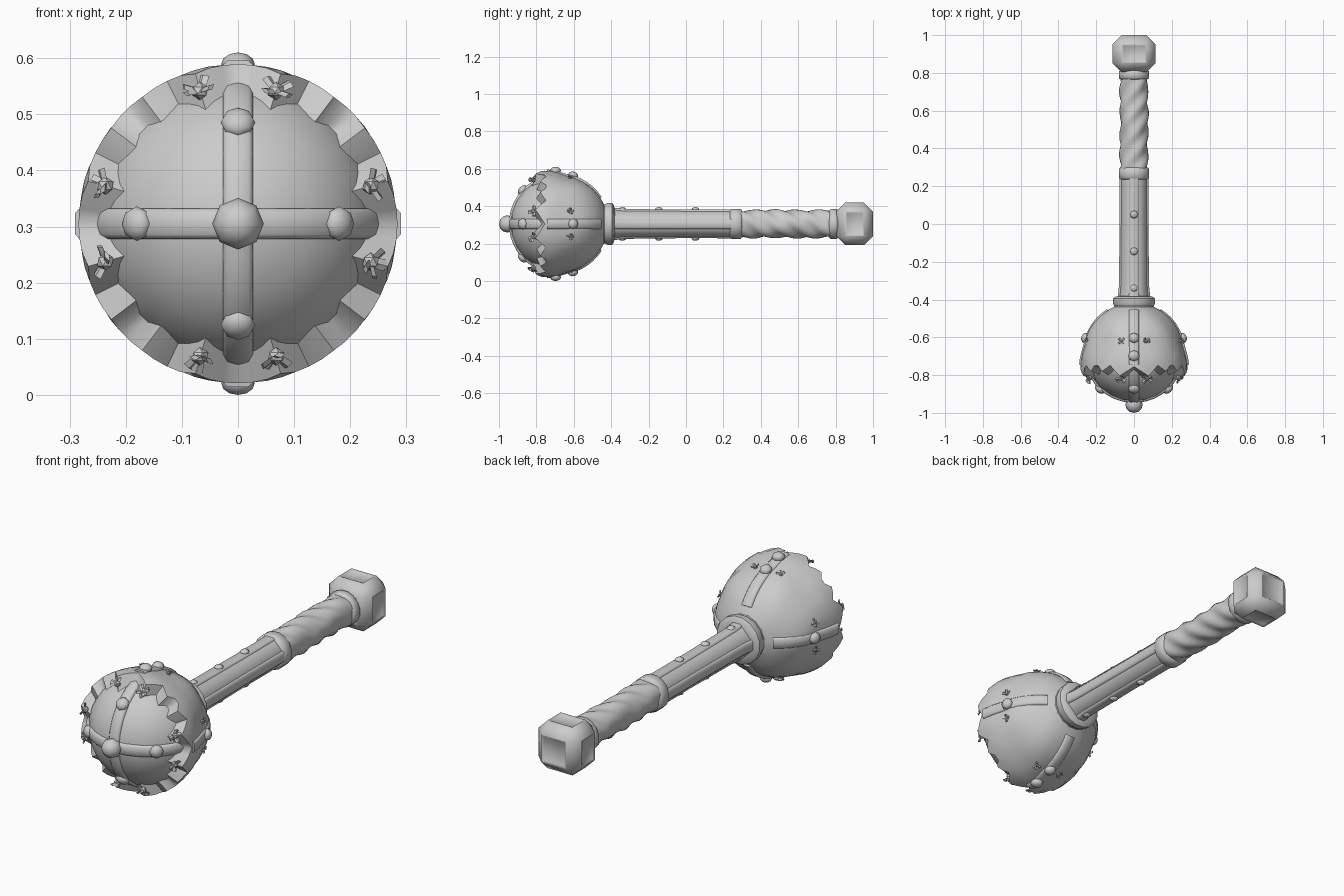
import bpy, bmesh, math, random
from mathutils import Vector, Matrix

cube = bpy.data.objects.get("Cube")
if cube:
    bpy.data.objects.remove(cube, do_unlink=True)
random.seed(4)
AXIS_Z = 0.305
HEAD_Y = -0.68
QUARTERS = [i * math.pi / 2 for i in range(4)]

grey = bpy.data.materials.new("plain grey")
grey.use_nodes = True
grey.diffuse_color = (0.6, 0.6, 0.6, 1)
grey.node_tree.nodes["Principled BSDF"].inputs["Base Color"].default_value = (0.6, 0.6, 0.6, 1)


def finish(name, bm, angle=40):
    bmesh.ops.recalc_face_normals(bm, faces=bm.faces)
    mesh = bpy.data.meshes.new(name)
    bm.to_mesh(mesh)
    bm.free()
    mesh.materials.append(grey)
    mesh.shade_smooth()
    mesh.set_sharp_from_angle(angle=math.radians(angle))
    ob = bpy.data.objects.new(name, mesh)
    bpy.context.collection.objects.link(ob)


def polar(y, r, a):
    """Point at distance r and angle a around the long axis."""
    return Vector((r * math.cos(a), y, AXIS_Z + r * math.sin(a)))


def on_head(R, lat):
    """Station (y, r) on a sphere about the head centre; lat 0 is the nose."""
    return HEAD_Y - R * math.cos(lat), R * math.sin(lat)


def on_shell(lat):
    """Station on the shell, which flares outward toward its front edge."""
    y, r = on_head(0.263, lat)
    return y, r + 0.046 * min(1, max(0, (-0.65 - y) / 0.15))


def skin(name, rows, n, point, caps=True, angle=40):
    """Grid of rows x n points closed around the axis."""
    bm = bmesh.new()
    grid = [[bm.verts.new(point(i, 2 * math.pi * j / n)) for j in range(n)] for i in range(rows)]
    for a, b in zip(grid, grid[1:]):
        for j in range(n):
            k = (j + 1) % n
            bm.faces.new((a[j], a[k], b[k], b[j]))
    if caps:
        bm.faces.new(grid[0])
        bm.faces.new(grid[-1])
    finish(name, bm, angle)


def lathe(name, profile, n=16, angle=40):
    skin(name, len(profile), n, lambda i, a: polar(*profile[i], a + math.pi / n), True, angle)


def strip(name, path, a, half, thick):
    """Raised band with bevelled edges following stations (y, r) at angle a."""
    bm = bmesh.new()
    side = Vector((-math.sin(a), 0, math.cos(a)))
    out = Vector((math.cos(a), 0, math.sin(a)))
    rows = []
    for i, (y, r) in enumerate(path):
        y0, r0 = path[max(i - 1, 0)]
        y1, r1 = path[min(i + 1, len(path) - 1)]
        normal = (out * (y1 - y0) + Vector((0, r0 - r1, 0))).normalized()
        base = polar(y, r, a)
        section = ((-half, -0.015), (-half, 0), (-half * 0.7, thick),
                   (half * 0.7, thick), (half, 0), (half, -0.015))
        rows.append([bm.verts.new(base + side * s + normal * t) for s, t in section])
    for p, q in zip(rows, rows[1:]):
        for j in range(6):
            k = (j + 1) % 6
            bm.faces.new((p[j], p[k], q[k], q[j]))
    bm.faces.new(rows[0])
    bm.faces.new(rows[-1])
    finish(name, bm, 65)


def stud(name, centre, direction, radius, height):
    bm = bmesh.new()
    turn = Vector(direction).to_track_quat('Z', 'Y').to_matrix().to_4x4()
    m = Matrix.Translation(centre) @ turn @ Matrix.Diagonal((radius, radius, height, 1))
    bmesh.ops.create_uvsphere(bm, u_segments=8, v_segments=6, radius=1, matrix=m)
    finish(name, bm, 60)


def tuft(name, centre, out, size):
    """Small torn knot: a lump with crumpled flaps."""
    bm = bmesh.new()
    turn = out.to_track_quat('Z', 'Y').to_matrix().to_4x4()
    bmesh.ops.create_icosphere(bm, subdivisions=1, radius=size * 0.45, matrix=Matrix.Translation(centre))
    for i in range(4):
        spin = Matrix.Rotation(i * 1.57 + random.uniform(-0.5, 0.5), 4, 'Z')
        lean = Matrix.Rotation(random.uniform(0.9, 1.4), 4, 'X')
        m = (Matrix.Translation(centre) @ turn @ spin @ lean
             @ Matrix.Translation((0, 0, size * 0.45)) @ Matrix.Diagonal((1, 0.4, 1, 1)))
        bmesh.ops.create_cone(bm, segments=4, radius1=size * 0.25, radius2=size * 0.3,
                              depth=size * 0.8, cap_ends=True, matrix=m)
    finish(name, bm, 30)


# Head ball
ball = [on_head(0.258, math.radians(d)) for d in (3, 15, 30, 45, 60, 75, 90, 120, 150)]
lathe("head_ball", ball, 24, 60)

# Shell with a ragged, flared front edge that curls down onto the ball
EDGE = ((0, -0.755), (16, -0.805), (27, -0.745), (36, -0.785), (45, -0.735))


def edge_y(a):
    d = math.degrees(a) % 90
    d = min(d, 90 - d)
    for (d0, y0), (d1, y1) in zip(EDGE, EDGE[1:]):
        if d <= d1:
            return y0 + (y1 - y0) * (d - d0) / (d1 - d0)
    return EDGE[-1][1]


def shell_point(i, a):
    front = math.acos((HEAD_Y - edge_y(a)) / 0.263)
    if i == 10:
        return polar(*on_head(0.255, front - 0.1), a)
    t = i / 9
    back = math.radians(157)
    y, r = on_shell(back + (front - back) * t)
    return polar(y, r + 0.004 * math.sin(6 * a + 5 * t) * math.sin(math.pi * t), a)


skin("head_shell", 11, 68, shell_point, False, 60)

# Cross bands on the nose and over the shell
for a in QUARTERS:
    strip("nose_band", [on_head(0.259, math.radians(d)) for d in range(6, 79, 9)], a, 0.027, 0.008)
    strip("shell_band", [on_shell(math.radians(d)) for d in range(76, 156, 8)], a, 0.026, 0.007)

# Head studs and torn knots
stud("nose_stud", polar(-0.955, 0, 0), (0, -1, 0), 0.046, 0.045)
strap_studs = [(43, a, 0.031) for a in QUARTERS] + [(107, a, 0.028) for a in QUARTERS]
strap_studs += [(86, QUARTERS[1], 0.03), (86, QUARTERS[3], 0.03)]
for lat, a, radius in strap_studs:
    y, r = on_head(0.264, math.radians(lat)) if lat < 80 else on_shell(math.radians(lat))
    p = polar(y, r + (0.007 if lat > 80 else 0), a)
    stud("head_stud", p, p - polar(HEAD_Y, 0, 0), radius, 0.021)
for a in QUARTERS:
    for s in (-1, 1):
        for y, r, spread, size in ((-0.815, 0.246, 16, 0.036), (-0.62, 0.256, 15, 0.024)):
            p = polar(y, r, a + s * math.radians(spread))
            tuft("torn_knot", p, (p - polar(HEAD_Y, 0, 0)).normalized(), size)

# Collar between head and shaft
lathe("head_collar", [(-0.48, 0.1), (-0.46, 0.114), (-0.435, 0.106), (-0.42, 0.114),
                      (-0.395, 0.114), (-0.385, 0.1), (-0.38, 0.07)])

# Faceted shaft with four raised strips and rivets
lathe("shaft", [(-0.4, 0.082), (-0.34, 0.076), (0.0, 0.073), (0.26, 0.073)], 8, 60)
for a in QUARTERS:
    strip("shaft_strip", [(-0.39, 0.08), (-0.33, 0.073), (0.0, 0.069), (0.24, 0.07)], a, 0.027, 0.007)
for a in (QUARTERS[1], QUARTERS[3]):
    for y in (-0.34, -0.145, 0.05):
        stud("shaft_rivet", polar(y, 0.077, a), polar(0, 1, a) - polar(0, 0, a), 0.021, 0.013)


# Twisted grip wrap
def grip_point(i, a):
    y = 0.28 + 0.51 * i / 40
    wave = math.sin(4 * a + 56 * y)
    return polar(y, 0.073 + 0.005 * wave + 0.002 * math.sin(3 * a - 20 * y), a)


skin("grip_wrap", 41, 32, grip_point, True, 60)

# Grip end rings
for name, y0, y1 in (("front_grip_ring", 0.235, 0.3), ("rear_grip_ring", 0.765, 0.815)):
    lathe(name, [(y0, 0.072), (y0 + 0.008, 0.082), (y1 - 0.008, 0.082), (y1, 0.072)], 16, 60)

# Chamfered block pommel with sunken panels
bm = bmesh.new()
bmesh.ops.create_cube(bm, size=1, matrix=Matrix.Translation((0, 0.902, AXIS_Z))
                      @ Matrix.Diagonal((0.228, 0.196, 0.228, 1)))
bmesh.ops.bevel(bm, geom=bm.edges[:], offset=0.048, segments=1, profile=0.5, affect='EDGES')
bm.normal_update()
panels = [f for f in bm.faces if max(abs(c) for c in f.normal) > 0.99]
bmesh.ops.inset_individual(bm, faces=panels, thickness=0.006, depth=0)
bmesh.ops.inset_individual(bm, faces=panels, thickness=0.008, depth=-0.006)
finish("pommel", bm, 50)
